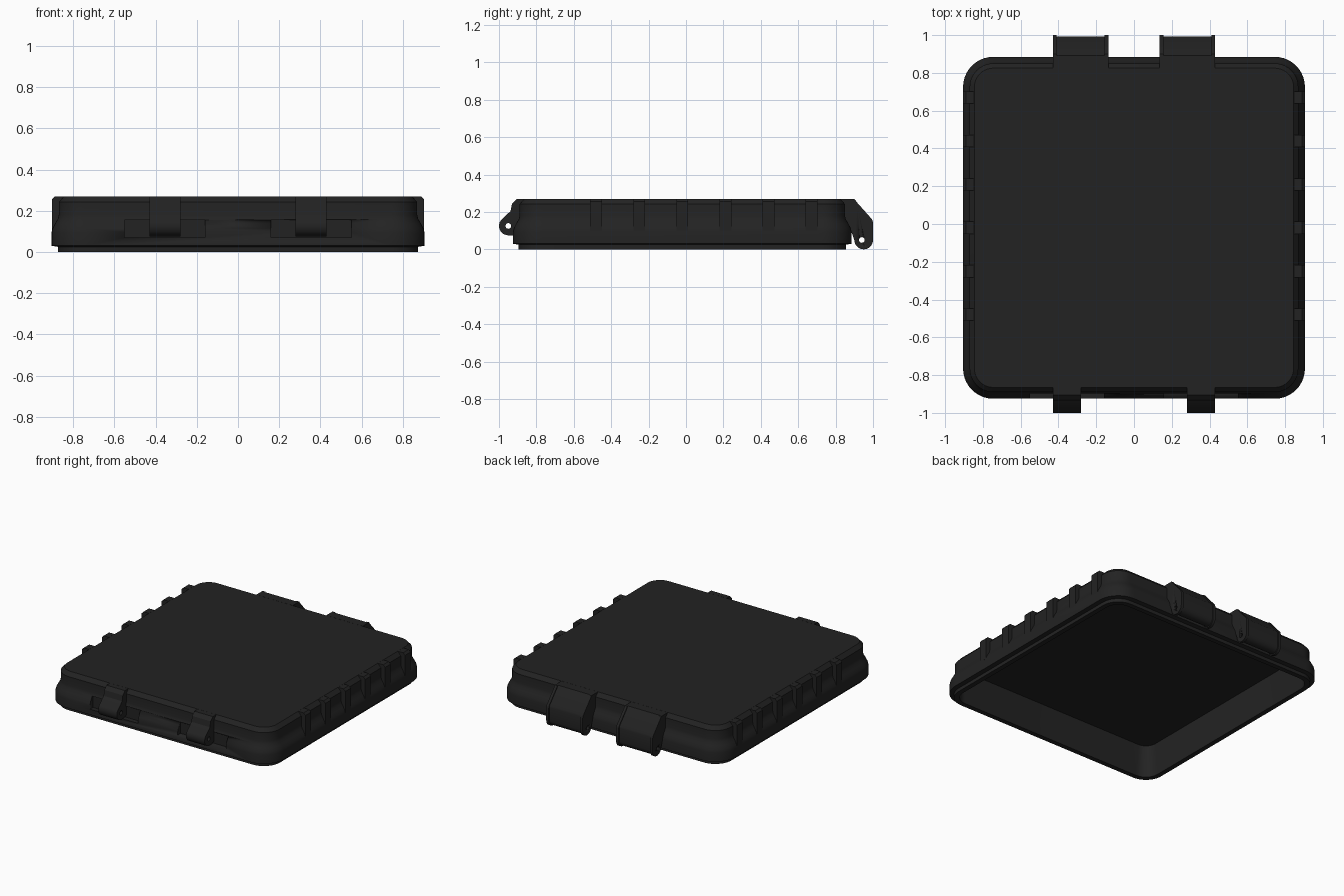
import bpy, bmesh, math
from mathutils import Vector

if "Cube" in bpy.data.objects:
    bpy.data.objects.remove(bpy.data.objects["Cube"])

black = bpy.data.materials.new("matte_black_plastic")
black.diffuse_color = (0.0165, 0.0165, 0.0165, 1)
black.use_nodes = True
black.node_tree.nodes["Principled BSDF"].inputs["Base Color"].default_value = black.diffuse_color
CY = -0.02          # centre of the lid shell in y
HALF = 0.905        # half width of the lid shell


def finish(name, bm, smooth=True):
    bmesh.ops.recalc_face_normals(bm, faces=bm.faces)
    me = bpy.data.meshes.new(name)
    bm.to_mesh(me)
    bm.free()
    ob = bpy.data.objects.new(name, me)
    bpy.context.collection.objects.link(ob)
    me.materials.append(black)
    if smooth:
        bpy.ops.object.select_all(action='DESELECT')
        ob.select_set(True)
        bpy.context.view_layer.objects.active = ob
        bpy.ops.object.shade_smooth_by_angle(angle=math.radians(30))
    return ob


def prism(name, profile, start, end, place):
    """Extrude a 2D profile; place(a, b, t) maps it into space."""
    bm = bmesh.new()
    rings = [[bm.verts.new(place(a, b, t)) for a, b in profile] for t in (start, end)]
    n = len(profile)
    for i in range(n):
        j = (i + 1) % n
        bm.faces.new((rings[0][i], rings[0][j], rings[1][j], rings[1][i]))
    bm.faces.new(rings[0])
    bm.faces.new(rings[1])
    return finish(name, bm)


def arc(cy, cz, r, a0, a1, n):
    return [(cy + r * math.cos(math.radians(a0 + (a1 - a0) * i / n)),
             cz + r * math.sin(math.radians(a0 + (a1 - a0) * i / n))) for i in range(n + 1)]


def rounded_square(inset, r):
    h = HALF - inset
    pts = []
    for k in range(4):
        a = 90 * k
        cx = (h - r) * (1 if k in (0, 3) else -1)
        cy = (h - r) * (1 if k in (0, 1) else -1)
        pts += arc(cx, cy, r, a, a + 90, 10)
    return pts


def cut(target, cutter):
    cutter.hide_render = True
    cutter.hide_viewport = True
    cutter.display_type = 'WIRE'
    mod = target.modifiers.new("cut", 'BOOLEAN')
    mod.operation = 'DIFFERENCE'
    mod.solver = 'EXACT'
    mod.object = cutter


def along_x(y, z, t):
    return Vector((t, y, z))


# Hollow lid shell: (inset, height, corner radius), from ceiling down and round to the top
SECTIONS = [(0.075, 0.235, 0.08), (0.065, 0.0, 0.10), (0.03, 0.0, 0.13), (0.03, 0.025, 0.13),
            (0.0, 0.03, 0.16), (0.0, 0.095, 0.16), (0.005, 0.115, 0.155), (0.017, 0.138, 0.143),
            (0.03, 0.16, 0.13), (0.035, 0.18, 0.125), (0.035, 0.242, 0.125), (0.06, 0.27, 0.10)]
bm = bmesh.new()
loops = [[bm.verts.new((x, y + CY, z)) for x, y in rounded_square(ins, r)] for ins, z, r in SECTIONS]
for low, high in zip(loops, loops[1:]):
    for i in range(len(low)):
        j = (i + 1) % len(low)
        bm.faces.new((low[i], low[j], high[j], high[i]))
bm.faces.new(loops[0])
bm.faces.new(loops[-1])
lid = finish("lid_shell", bm)

# Side ribs
rib = [(0.846, 0.10), (0.904, 0.10), (0.904, 0.255), (0.889, 0.27), (0.846, 0.27)]
for s in (-1, 1):
    for i in range(6):
        y = -0.48 + 0.23 * i
        prism("side_rib", rib, y - 0.032, y + 0.032, lambda a, b, t, s=s: Vector((s * a, t, b)))

# Profiles of the latch ears and hinge knuckles (y, z)
latch = [(-0.866, 0.27), (-0.905, 0.27), (-0.93, 0.245), (-0.938, 0.205)] \
    + arc(-0.95, 0.125, 0.05, 145, 270, 10) + [(-0.915, 0.075), (-0.88, 0.09)]


def knuckle(d):
    return [(0.826, 0.27), (0.90 - d, 0.27), (0.915 - d, 0.25), (0.995 - d, 0.16), (1.0 - d, 0.145)] \
        + arc(0.95, 0.05, 0.05 - d, 0, -180, 14) + [(0.882, 0.10), (0.85, 0.14)]


for s in (-1, 1):
    # Recess around each latch
    recess = [(-0.89, 0.07), (-0.89, 0.155), (-1.0, 0.155), (-1.0, 0.07)]
    cut(lid, prism("latch_recess_cutter", recess, s * 0.16, s * 0.55, along_x))
    # Latch ear with pin hole
    ear = prism("latch_ear", latch, s * 0.28, s * 0.43, along_x)
    cut(ear, prism("latch_hole_cutter", arc(-0.95, 0.125, 0.015, 0, 345, 23), s * 0.2, s * 0.5, along_x))
    # Hinge: slightly lower middle between two end flanges
    hole = prism("hinge_hole_cutter", arc(0.94, 0.05, 0.015, 0, 345, 23), s * 0.1, s * 0.5, along_x)
    for name, a, b, d in (("hinge_flange", 0.135, 0.155, 0), ("hinge_body", 0.155, 0.41, 0.008),
                          ("hinge_flange", 0.41, 0.43, 0)):
        cut(prism(name, knuckle(d), s * a, s * b, along_x), hole)
